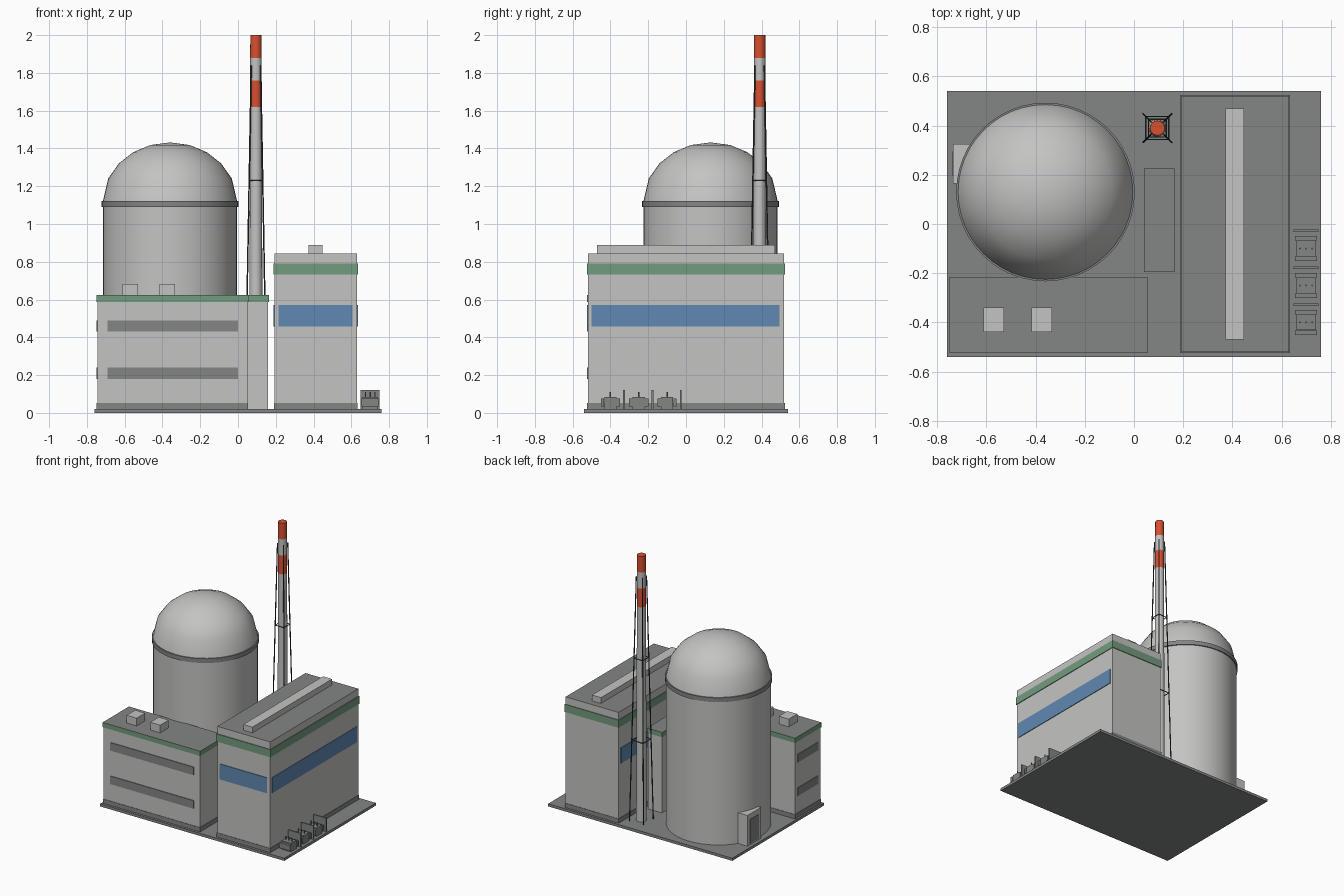
import bpy
import bmesh
import math
from mathutils import Vector

if "Cube" in bpy.data.objects:
    bpy.data.objects.remove(bpy.data.objects["Cube"], do_unlink=True)


def material(name, r, g, b):
    m = bpy.data.materials.new(name)
    m.use_nodes = True
    m.diffuse_color = (r, g, b, 1)
    m.node_tree.nodes["Principled BSDF"].inputs["Base Color"].default_value = (r, g, b, 1)
    return m


WALL = material("concrete", .55, .55, .54)
GREY = material("dark grey", .23, .24, .235)
GREEN = material("green trim", .17, .33, .21)
BLUE = material("blue glazing", .12, .25, .44)
RED = material("warning red", .68, .08, .03)
STEEL = material("dark steel", .05, .055, .055)


def finish(name, bm, *mats):
    bmesh.ops.recalc_face_normals(bm, faces=bm.faces[:])
    me = bpy.data.meshes.new(name)
    bm.to_mesh(me)
    bm.free()
    for m in mats:
        me.materials.append(m)
    ob = bpy.data.objects.new(name, me)
    bpy.context.collection.objects.link(ob)
    return ob


def box(name, x, y, z, mat, roof=None):
    """Box between (min, max) pairs; upward faces may take a roof colour."""
    bm = bmesh.new()
    bmesh.ops.create_cube(bm, size=1)
    for v in bm.verts:
        v.co = [r[0] if c < 0 else r[1] for c, r in zip(v.co, (x, y, z))]
    bm.normal_update()
    if roof:
        for f in bm.faces:
            f.material_index = int(f.normal.z > .5)
    return finish(name, bm, mat, *([roof] if roof else []))


def lathe(name, centre, profile, segments, mat):
    """Revolve (radius, height) points about a vertical axis."""
    bm = bmesh.new()
    pts = [bm.verts.new((centre[0] + r, centre[1], z)) for r, z in profile]
    edges = [bm.edges.new(p) for p in zip(pts, pts[1:])]
    bmesh.ops.spin(bm, geom=pts + edges, cent=(*centre, 0), axis=(0, 0, 1),
                   angle=math.tau, steps=segments)
    bmesh.ops.remove_doubles(bm, verts=bm.verts[:], dist=.0001)
    ob = finish(name, bm, mat)
    bpy.ops.object.select_all(action="DESELECT")
    ob.select_set(True)
    bpy.context.view_layer.objects.active = ob
    bpy.ops.object.shade_smooth_by_angle(angle=math.radians(35))
    return ob


def rod(name, a, b, radius, mat):
    a, b = Vector(a), Vector(b)
    bm = bmesh.new()
    bmesh.ops.create_cone(bm, cap_ends=True, segments=6, radius1=radius,
                          radius2=radius, depth=(b - a).length)
    ob = finish(name, bm, mat)
    ob.location = (a + b) / 2
    ob.rotation_euler = (b - a).to_track_quat("Z", "Y").to_euler()
    return ob


def grow(r, d):
    return r[0] - d, r[1] + d


def building(name, x, y, top, band):
    """Walled block with grey roof, grey plinth and green trim."""
    box(name + "_walls", x, y, (.02, top), WALL, GREY)
    box(name + "_plinth", grow(x, .003), grow(y, .003), (.02, .052), GREY)
    box(name + "_trim", grow(x, .005), grow(y, .005), band, GREEN, GREY)


# Ground slab
box("ground_slab", (-.76, .76), (-.54, .54), (0, .02), GREY)

# Reactor building
RC = (-.36, .13)
lathe("reactor_cylinder", RC, [(0, .005), (.355, .005), (.355, 1.1), (0, 1.1)], 48, WALL)
lathe("reactor_ring", RC, [(.35, 1.09), (.363, 1.09), (.363, 1.122), (.35, 1.122)], 48, GREY)
dome = [(.358 * math.cos(math.radians(a)), 1.11 + .322 * math.sin(math.radians(a)))
        for a in (0, 24, 41, 57, 73)]
dome_ob = lathe("reactor_dome", RC, dome + [(0, 1.432)], 48, WALL)
box("reactor_entrance", (-.735, -.6), (.165, .325), (.02, .25), WALL)
box("reactor_door", (-.739, -.734), (.195, .295), (.03, .21), GREY)

# Office block with window strips and roof vents
building("office", (-.745, .05), (-.52, -.22), .622, (.588, .624))
for z in ((.18, .24), (.43, .49)):
    box("office_front_windows", (-.69, 0), (-.525, -.519), z, GREY)
    box("office_side_windows", (-.75, -.744), (-.49, -.25), z, GREY)
for x in (-.57, -.375):
    box("roof_vent", grow((x, x), .041), (-.44, -.34), (.62, .682), WALL)

# Connecting block
box("link_walls", (.045, .16), (-.19, .22), (.02, .622), WALL, GREY)
box("link_trim", (.04, .165), (-.195, .225), (.588, .624), GREEN, GREY)

# Turbine hall
building("turbine_hall", (.193, .63), (-.52, .52), .845, (.733, .79))
box("turbine_roof_ridge", (.373, .448), (-.47, .47), (.84, .888), WALL)
GLAZED = (.457, .572)
box("turbine_front_glazing", (.215, .605), (-.525, -.519), GLAZED, BLUE)
for x in ((.629, .635), (.188, .194)):
    box("turbine_side_glazing", x, (-.5, .495), GLAZED, BLUE)

# Vent stack in painted sections
SX, SY = .095, .39
levels = (.02, 1.62, 1.76, 1.88, 2)
for i, (lo, hi) in enumerate(zip(levels, levels[1:])):
    r0, r1 = (.036 - .003 * z for z in (lo, hi))
    lathe("stack_section", (SX, SY), [(0, lo), (r0, lo), (r1, hi), (0, hi)],
          16, RED if i % 2 else WALL)

# Stack support frame
CORNERS = ((-1, -1), (1, -1), (1, 1), (-1, 1))


def corner(c, z):
    s = .058 - .018 * z
    return SX + c[0] * s, SY + c[1] * s, z


for i, c in enumerate(CORNERS):
    rod("stack_leg", corner(c, .02), corner(c, 1.84), .004, STEEL)
    for z in (.62, 1.23):
        rod("stack_brace", corner(c, z), corner(CORNERS[i - 1], z), .003, STEEL)

# Transformers separated by fire walls
for y in (-.4, -.25, -.1):
    box("transformer_body", (.66, .74), (y - .032, y + .032), (.02, .084), GREY)
    for side in (-1, 1):
        yc = y + side * .042
        box("transformer_radiator", (.655, .745), grow((yc, yc), .009), (.035, .075), GREY)
    for x in (.675, .7, .725):
        rod("transformer_bushing", (x, y, .08), (x, y, .11), .004, GREY)
    box("fire_wall", (.648, .75), (y + .067, y + .077), (.02, .122), GREY)
